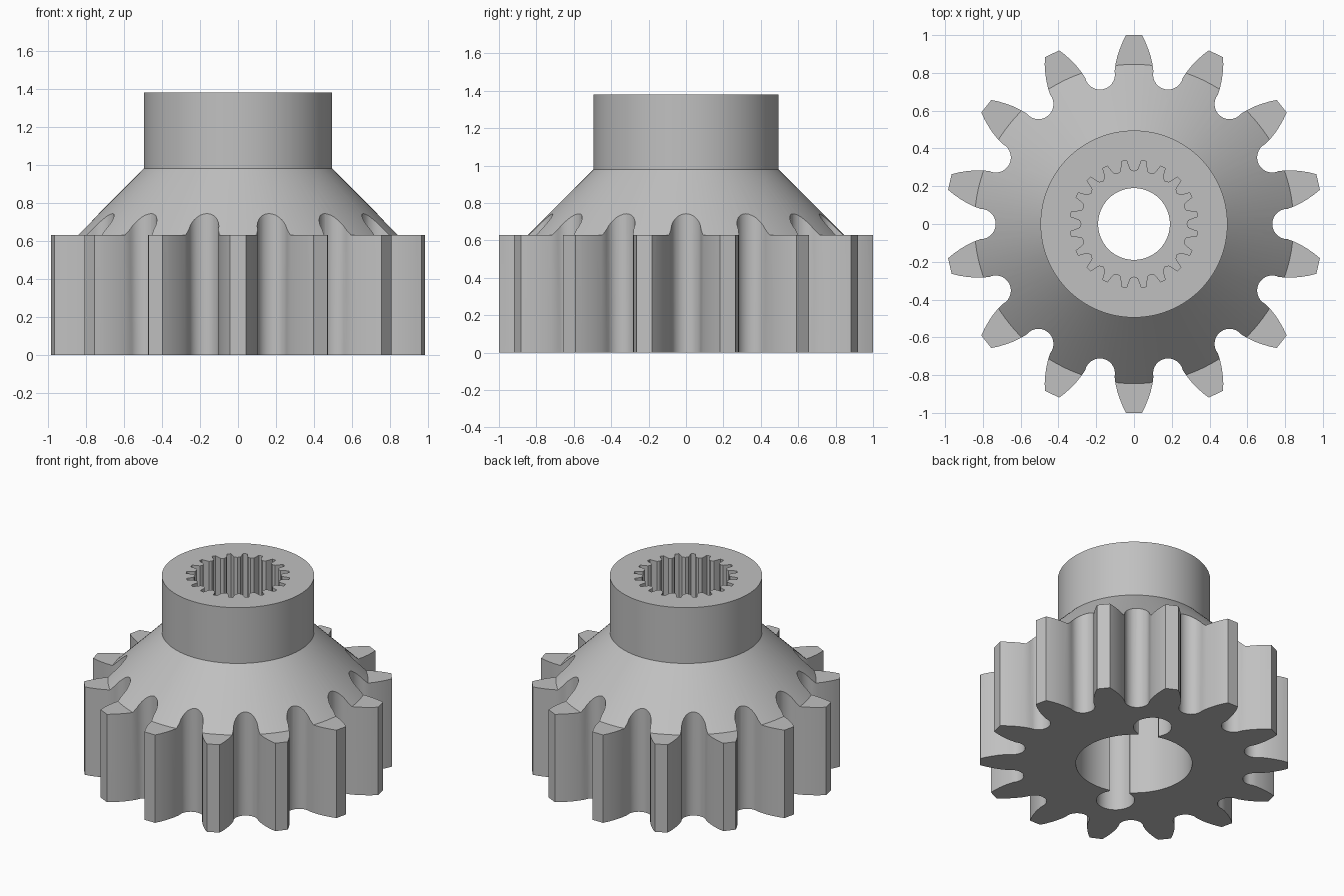
import bpy, bmesh, math
from math import cos, sin, pi, radians, tau

cube = bpy.data.objects.get("Cube")
if cube:
    bpy.data.objects.remove(cube)

TEETH, SPLINES = 14, 20
PITCH = tau / TEETH
GEAR_TOP, CONE_TOP, HUB_TOP = 0.63, 0.98, 1.38
HUB_R, CONE_R = 0.495, 0.845
BORE_R, HOLE_R = 0.378, 0.19
BORE_TOP, SPLINE_FLOOR = 0.63, 0.98

steel = bpy.data.materials.new("steel_grey")
steel.use_nodes = True
grey = (0.53, 0.53, 0.53, 1)
steel.diffuse_color = grey
steel.node_tree.nodes["Principled BSDF"].inputs["Base Color"].default_value = grey


def finish(name, bm):
    bmesh.ops.recalc_face_normals(bm, faces=bm.faces)
    mesh = bpy.data.meshes.new(name)
    bm.to_mesh(mesh)
    bm.free()
    mesh.materials.append(steel)
    obj = bpy.data.objects.new(name, mesh)
    bpy.context.collection.objects.link(obj)
    return obj


def prism(name, outline, z0, z1):
    bm = bmesh.new()
    face = bm.faces.new([bm.verts.new((x, y, z0)) for x, y in outline])
    ext = bmesh.ops.extrude_face_region(bm, geom=[face])
    top = [v for v in ext["geom"] if isinstance(v, bmesh.types.BMVert)]
    bmesh.ops.translate(bm, vec=(0, 0, z1 - z0), verts=top)
    return finish(name, bm)


def lathe(name, profile, steps=112):
    bm = bmesh.new()
    rings = [[bm.verts.new((r * cos(tau * i / steps), r * sin(tau * i / steps), z))
              for i in range(steps)] for r, z in profile]
    for a, b in zip(rings, rings[1:]):
        for i in range(steps):
            j = (i + 1) % steps
            bm.faces.new((a[i], a[j], b[j], b[i]))
    bm.faces.new(rings[0])
    bm.faces.new(rings[-1])
    return finish(name, bm)


def circle(r, steps=96, cx=0, cy=0):
    return [(cx + r * cos(tau * i / steps), cy + r * sin(tau * i / steps))
            for i in range(steps)]


def place(along, across, angle):
    return (along * cos(angle) - across * sin(angle),
            along * sin(angle) + across * cos(angle))


def combine(target, other, operation):
    mod = target.modifiers.new(operation.lower(), "BOOLEAN")
    mod.operation, mod.solver, mod.object = operation, "EXACT", other
    bpy.context.view_layer.objects.active = target
    bpy.ops.object.modifier_apply(modifier=mod.name)
    bpy.data.objects.remove(other)


# Tooth flanks and the round gap between neighbouring teeth
flank = [(0.845, 0.098), (0.885, 0.089), (0.925, 0.076), (0.965, 0.06), (1.0, 0.042)]
outline = []
for k in range(TEETH):
    a = pi / 2 + k * PITCH
    outline += [place(r, -w, a) for r, w in flank]
    outline += [place(r, w, a) for r, w in reversed(flank)]
    for i in range(15):
        t = radians(-90 + 180 * i / 14)
        outline.append(place(0.812 - 0.08 * cos(t), 0.08 * sin(t), a + PITCH / 2))

# Toothed body trimmed to the gear, cone and hub silhouette
body = lathe("pinion_gear", [(1.2, 0), (1.2, GEAR_TOP), (CONE_R, GEAR_TOP),
                             (HUB_R, CONE_TOP), (HUB_R, HUB_TOP)])
combine(body, prism("tooth_outline", outline, -0.1, HUB_TOP + 0.1), "INTERSECT")

# Lower bore with two round key slots on opposite sides
combine(body, prism("bore_cutter", circle(BORE_R), -0.1, BORE_TOP), "DIFFERENCE")
axis = pi / 2 - PITCH
for a in (axis, axis + pi):
    slot = [place(0.3, -0.068, a)]
    for i in range(33):
        t = radians(-147 + 294 * i / 32)
        slot.append(place(0.49 + 0.124 * cos(t), 0.124 * sin(t), a))
    slot.append(place(0.3, 0.068, a))
    combine(body, prism("slot_cutter", slot, -0.1, BORE_TOP), "DIFFERENCE")

# Splined socket in the hub, with a smaller hole through the web
groove = [(-5, 0.287), (-3.8, 0.305), (-2.3, 0.338), (2.3, 0.338),
          (3.8, 0.305), (5, 0.287), (9, 0.278)]
spline = []
for k in range(SPLINES):
    for deg, r in groove:
        spline.append(place(r, 0, radians(deg + 9) + k * tau / SPLINES))
combine(body, prism("spline_cutter", spline, SPLINE_FLOOR, HUB_TOP + 0.1), "DIFFERENCE")
combine(body, prism("hole_cutter", circle(HOLE_R, 64), 0.3, HUB_TOP), "DIFFERENCE")

# Smooth curved walls, keep edges crisp
bpy.ops.object.select_all(action="DESELECT")
body.select_set(True)
bpy.context.view_layer.objects.active = body
bpy.ops.object.shade_smooth_by_angle(angle=radians(25))
